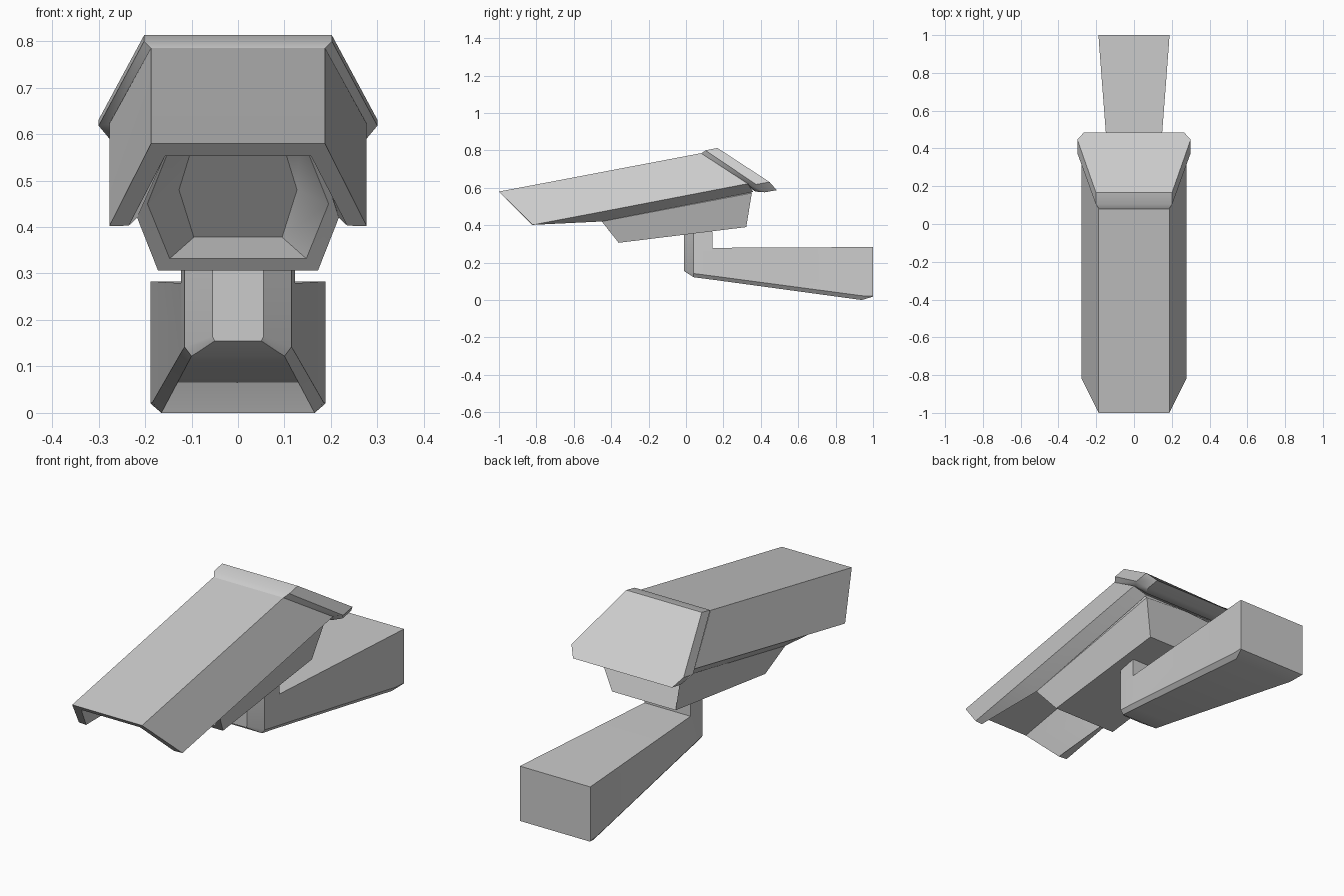
import bpy, bmesh, math

if "Cube" in bpy.data.objects:
    bpy.data.objects.remove(bpy.data.objects["Cube"])


def loft(name, halves, smooth=35):
    """Skin a row of sections; each section lists its right half and is mirrored in x."""
    bm = bmesh.new()
    rings = []
    for half in halves:
        pts = list(half) + [(-x, y, z) for x, y, z in reversed(half)]
        rings.append([bm.verts.new(p) for p in pts])
    n = len(rings[0])
    for a, b in zip(rings, rings[1:]):
        for i in range(n):
            j = (i + 1) % n
            bm.faces.new((a[i], a[j], b[j], b[i]))
    bm.faces.new(rings[0])
    bm.faces.new(rings[-1])
    bmesh.ops.recalc_face_normals(bm, faces=bm.faces)
    mesh = bpy.data.meshes.new(name)
    bm.to_mesh(mesh)
    bm.free()
    ob = bpy.data.objects.new(name, mesh)
    bpy.context.collection.objects.link(ob)
    bpy.ops.object.select_all(action='DESELECT')
    ob.select_set(True)
    bpy.context.view_layer.objects.active = ob
    bpy.ops.object.shade_smooth_by_angle(angle=math.radians(smooth))
    return ob


# Sun hood: inverted channel (top, widest line, curled lip, inner ceiling)
loft("sun_hood", [
    [(.187, -1, .58), (.277, -.82, .402), (.235, -.825, .403), (.157, -.973, .553)],
    [(.187, -.63, .65), (.277, -.45, .472), (.217, -.45, .42), (.157, -.60, .624)],
    [(.187, .08, .785), (.277, .33, .622), (.225, .36, .578), (.157, .11, .757)],
])

# Rear cap: six-sided slab along the hood axis, with a flared front edge
loft("rear_cap", [
    [(.185, .08, .783), (.272, .33, .622), (.24, .37, .58)],
    [(.202, .104, .80), (.300, .375, .618), (.265, .42, .576)],
    [(.202, .168, .813), (.300, .447, .631), (.265, .485, .587)],
])

# Camera body: six-sided block with a tapered recess in the front
loft("camera_body", [
    [(.15, .20, .70), (.217, .352, .572), (.17, .322, .39)],
    [(.155, -.61, .618), (.217, -.45, .42), (.172, -.36, .306)],
    [(.135, -.595, .60), (.195, -.474, .45), (.147, -.38, .332)],
    [(.09, -.44, .60), (.127, -.33, .48), (.095, -.24, .378)],
])


def arm_section(y, width, top, side_bottom, base_width, base):
    return [(width, y, top), (width, y, side_bottom), (base_width, y, base)]


# Wall arm: upright neck with faceted front, then a widening beam
loft("wall_arm", [
    arm_section(-.01, .055, .41, .165, .05, .155),
    arm_section(.04, .115, .41, .142, .10, .122),
    arm_section(.14, .123, .41, .129, .107, .109),
    arm_section(.141, .123, .279, .129, .107, .109),
    arm_section(.94, .184, .283, .023, .165, 0),
    arm_section(1, .188, .283, .021, .186, .018),
])
